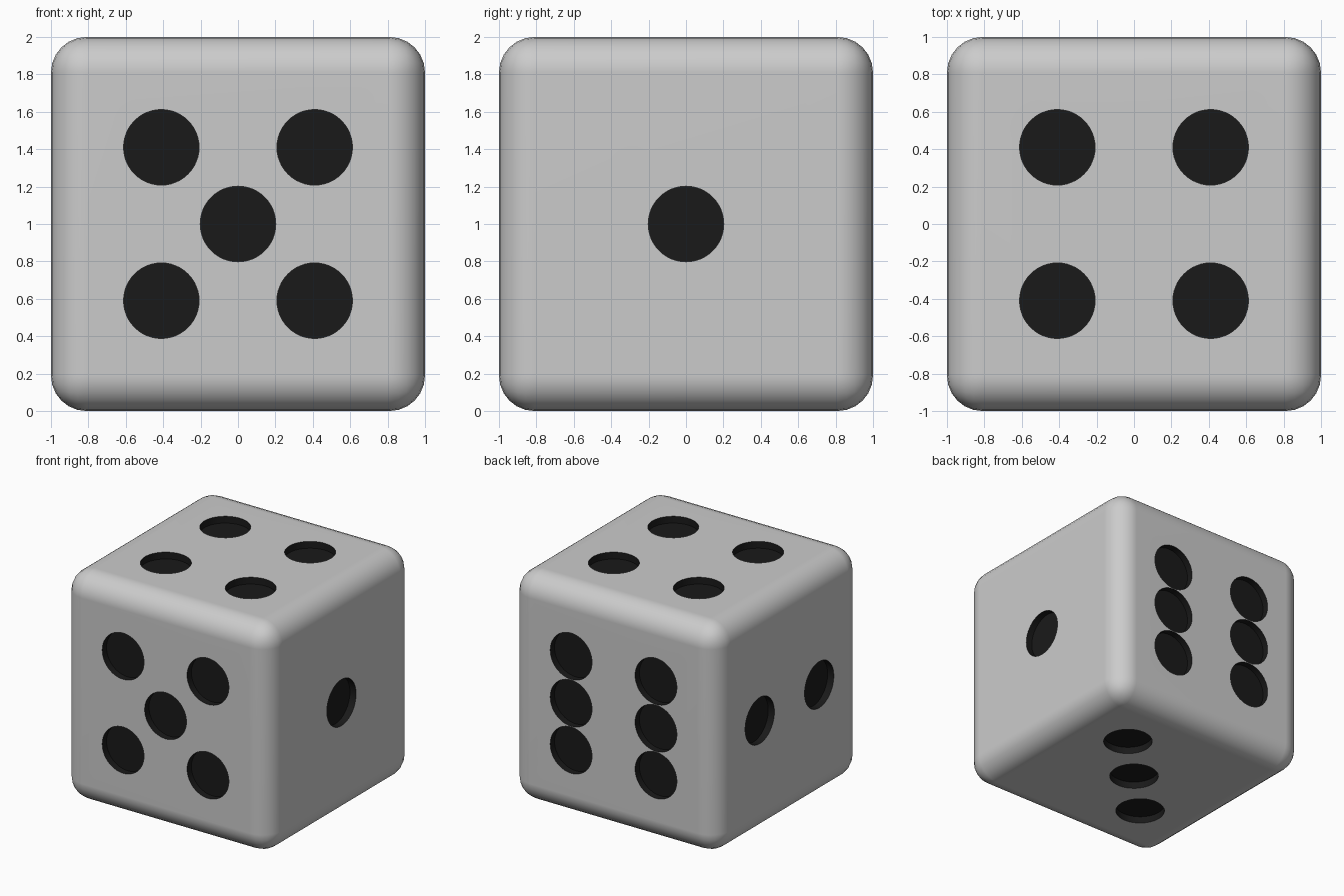
import bpy, bmesh
from math import pi
from mathutils import Matrix, Vector

if "Cube" in bpy.data.objects:
    bpy.data.objects.remove(bpy.data.objects["Cube"])

PIP_R, PIP_DEPTH, D, EDGE_R = 0.202, 0.06, 0.41, 0.19


def material(name, value):
    m = bpy.data.materials.new(name)
    m.diffuse_color = (value, value, value, 1)
    m.use_nodes = True
    m.node_tree.nodes["Principled BSDF"].inputs["Base Color"].default_value = m.diffuse_color
    return m


mats = [material("body_grey", 0.8), material("pip_black", 0.01)]


def mesh_object(name, bm):
    me = bpy.data.meshes.new(name)
    bm.to_mesh(me)
    bm.free()
    for m in mats:
        me.materials.append(m)
    ob = bpy.data.objects.new(name, me)
    bpy.context.collection.objects.link(ob)
    return ob


# Rounded cube body
bm = bmesh.new()
bmesh.ops.create_cube(bm, size=2, matrix=Matrix.Translation((0, 0, 1)))
bmesh.ops.bevel(bm, geom=bm.edges[:], offset=EDGE_R, segments=6,
                profile=0.5, affect='EDGES')
die = mesh_object("die_body", bm)

# Pip positions on each face, keyed by outward normal (offsets in x, y, z)
S = (-D, D)
faces = {
    (0, -1, 0): [(x, 0, z) for x in S for z in S] + [(0, 0, 0)],
    (0, 1, 0): [(x, 0, z) for x in S for z in (-D, 0, D)],
    (1, 0, 0): [(0, 0, 0)],
    (-1, 0, 0): [(0, y, 0) for y in S],
    (0, 0, 1): [(x, y, 0) for x in S for y in S],
    (0, 0, -1): [(t, t, 0) for t in (-D, 0, D)],
}

# Cylindrical cutters for the sunken pips
bm = bmesh.new()
for normal, spots in faces.items():
    n = Vector(normal)
    turn = n.to_track_quat('Z', 'Y').to_matrix().to_4x4()
    for spot in spots:
        centre = Vector((0, 0, 1)) + n + Vector(spot)
        bmesh.ops.create_cone(bm, cap_ends=True, segments=48, radius1=PIP_R,
                              radius2=PIP_R, depth=2 * PIP_DEPTH,
                              matrix=Matrix.Translation(centre) @ turn)
for f in bm.faces:
    f.material_index = 1
cutter = mesh_object("pip_cutters", bm)
cutter.hide_render = True

# Sink the pips, keeping their black material
cut = die.modifiers.new("pips", 'BOOLEAN')
cut.operation = 'DIFFERENCE'
cut.solver = 'EXACT'
cut.object = cutter
bpy.context.view_layer.objects.active = die
bpy.ops.object.select_all(action='DESELECT')
die.select_set(True)
bpy.ops.object.modifier_apply(modifier=cut.name)
bpy.data.objects.remove(cutter)

# Smooth rounded edges, crisp pip rims, flat sides
bpy.ops.object.shade_smooth_by_angle(angle=pi / 6)
weighted = die.modifiers.new("flat_sides", 'WEIGHTED_NORMAL')
weighted.keep_sharp = True
